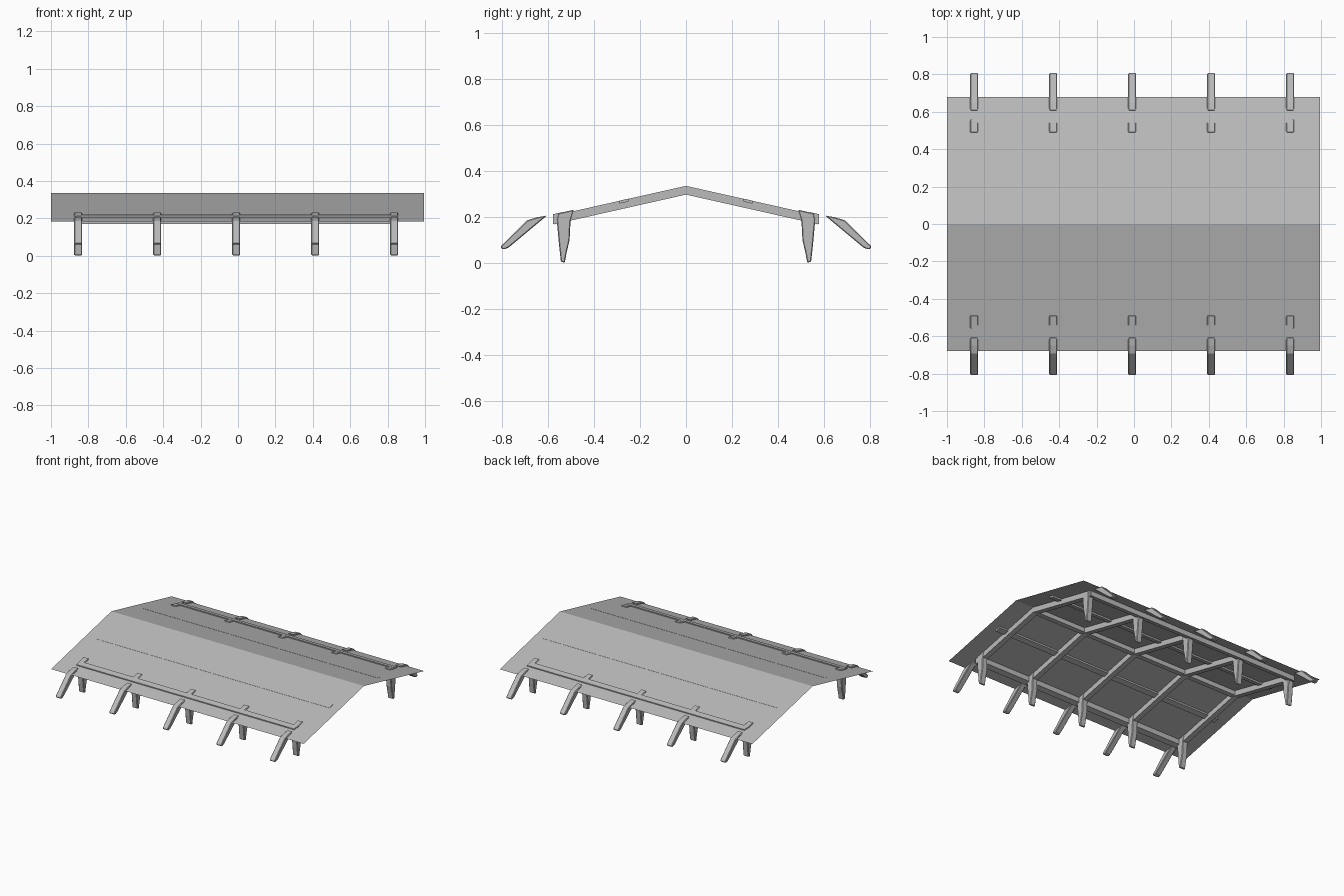
import bpy, bmesh

if "Cube" in bpy.data.objects:
    bpy.data.objects.remove(bpy.data.objects["Cube"])

grey = bpy.data.materials.new("weathered grey")
grey.diffuse_color = (0.5, 0.5, 0.5, 1)
grey.use_nodes = True
grey.node_tree.nodes["Principled BSDF"].inputs["Base Color"].default_value = grey.diffuse_color

RIDGE, SLOPE = 0.336, 0.225
FRAMES = [-0.855 + 0.4225 * i for i in range(5)]


def roof_z(y):
    return RIDGE - SLOPE * abs(y)


def finish(name, bm):
    bmesh.ops.recalc_face_normals(bm, faces=bm.faces[:])
    me = bpy.data.meshes.new(name)
    bm.to_mesh(me)
    bm.free()
    me.materials.append(grey)
    ob = bpy.data.objects.new(name, me)
    bpy.context.collection.objects.link(ob)
    return ob


def extrude(name, profile, x0, x1, bevel=0):
    """Closed (y, z) profile swept along x."""
    bm = bmesh.new()
    a = [bm.verts.new((x0, y, z)) for y, z in profile]
    b = [bm.verts.new((x1, y, z)) for y, z in profile]
    bm.faces.new(a)
    bm.faces.new(b)
    n = len(a)
    for i in range(n):
        j = (i + 1) % n
        bm.faces.new((a[i], a[j], b[j], b[i]))
    ob = finish(name, bm)
    if bevel:
        m = ob.modifiers.new("soft edges", 'BEVEL')
        m.width = bevel
        m.segments = 1
    return ob


def slope_bar(y0, y1, depth, side, lift=0.0):
    """Bar section lying under the roof slope."""
    return [(side * y0, roof_z(y0) + lift), (side * y1, roof_z(y1) + lift),
            (side * y1, roof_z(y1) - depth), (side * y0, roof_z(y0) - depth)]


# folded roof sheet, a single skin
bm = bmesh.new()
rows = [[bm.verts.new((x, y, roof_z(y))) for x in (-1, 0.995)] for y in (-0.68, 0, 0.68)]
for r, s in zip(rows, rows[1:]):
    bm.faces.new((r[0], r[1], s[1], s[0]))
finish("roof_sheet", bm)

# bent rafters, one per frame
E, D = 0.575, 0.038
for x in FRAMES:
    extrude("rafter", [(-E, roof_z(E)), (0, RIDGE), (E, roof_z(E)),
                       (E, roof_z(E) - D), (0, RIDGE - D), (-E, roof_z(E) - D)],
            x - 0.019, x + 0.019)

# ridge beam
extrude("ridge_beam", [(-0.018, roof_z(0.018)), (0, RIDGE), (0.018, roof_z(0.018)),
                       (0.018, 0.3), (-0.018, 0.3)], FRAMES[0], FRAMES[-1])

for side, tag in ((-1, "front"), (1, "back")):
    # long members
    extrude(tag + "_eave_beam", slope_bar(0.54, 0.58, 0.036, side, 0.007),
            FRAMES[0] - 0.015, FRAMES[-1] + 0.015)
    extrude(tag + "_purlin", slope_bar(0.25, 0.29, 0.012, side, 0.001), -0.92, 0.925)
    for x in FRAMES:
        # tapered post under the eave
        post = [(0.488, 0.232), (0.556, 0.217), (0.563, 0.19), (0.553, 0.08),
                (0.545, 0.006), (0.528, 0.001), (0.52, 0.045), (0.507, 0.1), (0.503, 0.18)]
        extrude(tag + "_post", [(side * y, z) for y, z in post], x - 0.021, x + 0.021, 0.004)
        # slanted bracket beyond the eave
        strut = [(0.605, 0.207), (0.65, 0.199), (0.692, 0.186), (0.806, 0.074),
                 (0.807, 0.064), (0.793, 0.059), (0.773, 0.067)]
        extrude(tag + "_slanted_strut", [(side * y, z) for y, z in strut],
                x - 0.021, x + 0.021, 0.004)
